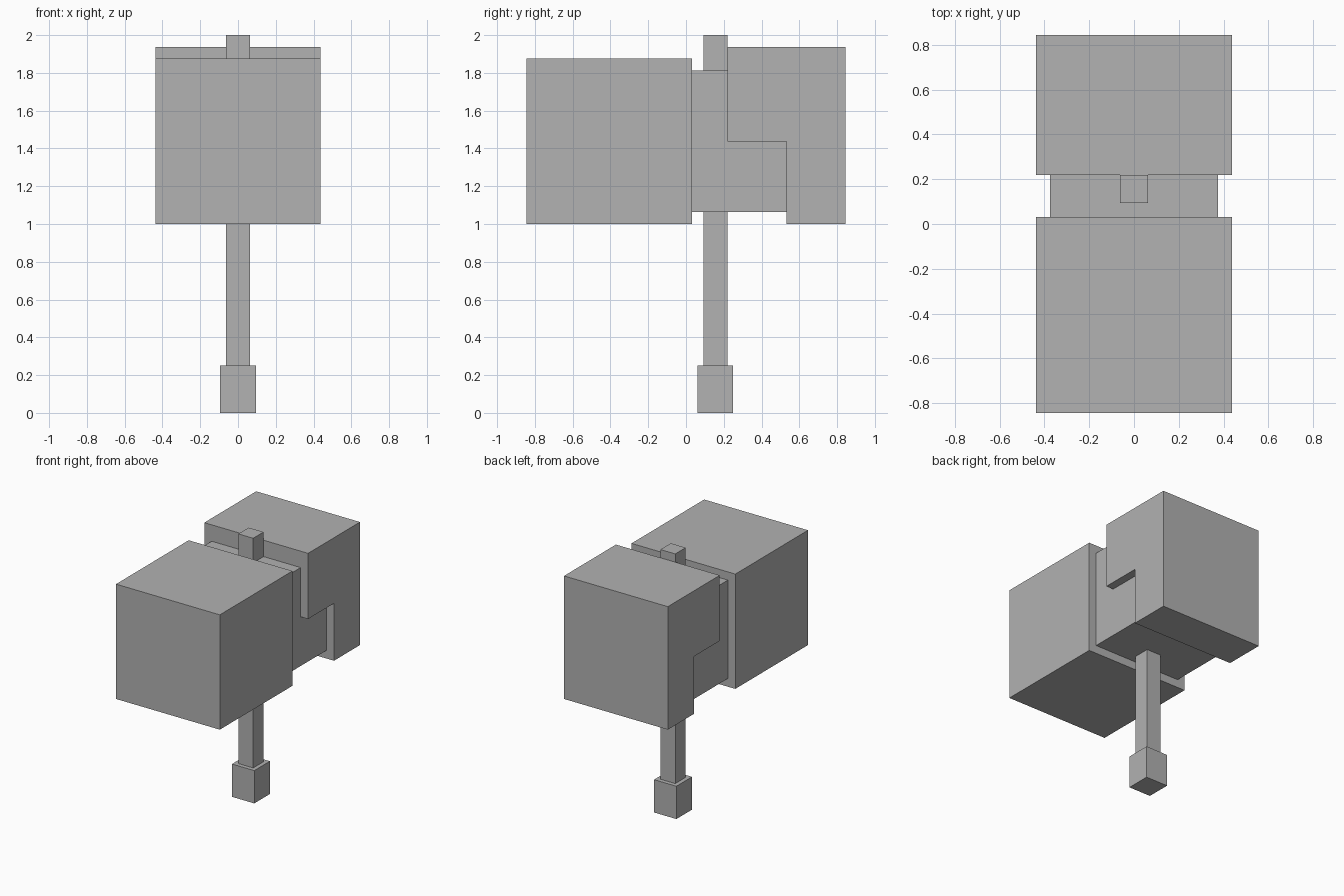
import bpy
import bmesh

cube = bpy.data.objects.get("Cube")
if cube:
    bpy.data.objects.remove(cube, do_unlink=True)

GREY = (0.445, 0.445, 0.445, 1.0)
grey = bpy.data.materials.new("plain grey")
grey.use_nodes = True
grey.diffuse_color = GREY
grey.node_tree.nodes["Principled BSDF"].inputs["Base Color"].default_value = GREY


def extrude_profile(name, half_width, profile):
    """Sweep a side profile of (y, z) points across the width."""
    bm = bmesh.new()
    face = bm.faces.new([bm.verts.new((-half_width, y, z)) for y, z in profile])
    swept = bmesh.ops.extrude_face_region(bm, geom=[face])["geom"]
    verts = [v for v in swept if isinstance(v, bmesh.types.BMVert)]
    bmesh.ops.translate(bm, verts=verts, vec=(2 * half_width, 0, 0))
    bmesh.ops.recalc_face_normals(bm, faces=bm.faces)
    mesh = bpy.data.meshes.new(name)
    bm.to_mesh(mesh)
    bm.free()
    mesh.materials.append(grey)
    obj = bpy.data.objects.new(name, mesh)
    bpy.context.collection.objects.link(obj)
    return obj


def block(name, half_width, y0, y1, z0, z1):
    return extrude_profile(name, half_width,
                           [(y0, z0), (y1, z0), (y1, z1), (y0, z1)])


# Handle with its square pommel
HANDLE_Y = 0.156
for name, half, z0, z1 in (("handle", 0.0625, 0.25, 2.0),
                           ("pommel", 0.094, 0.0, 0.25)):
    block(name, half, HANDLE_Y - half, HANDLE_Y + half, z0, z1)

# Hammer head: front block, narrower core, notched back block
block("front_head", 0.4375, -0.844, 0.031, 1.0, 1.875)
block("head_core", 0.375, 0.031, 0.531, 1.0625, 1.8125)
extrude_profile("back_head", 0.4375, [
    (0.531, 1.0), (0.844, 1.0), (0.844, 1.9375),
    (0.219, 1.9375), (0.219, 1.4375), (0.531, 1.4375)])
